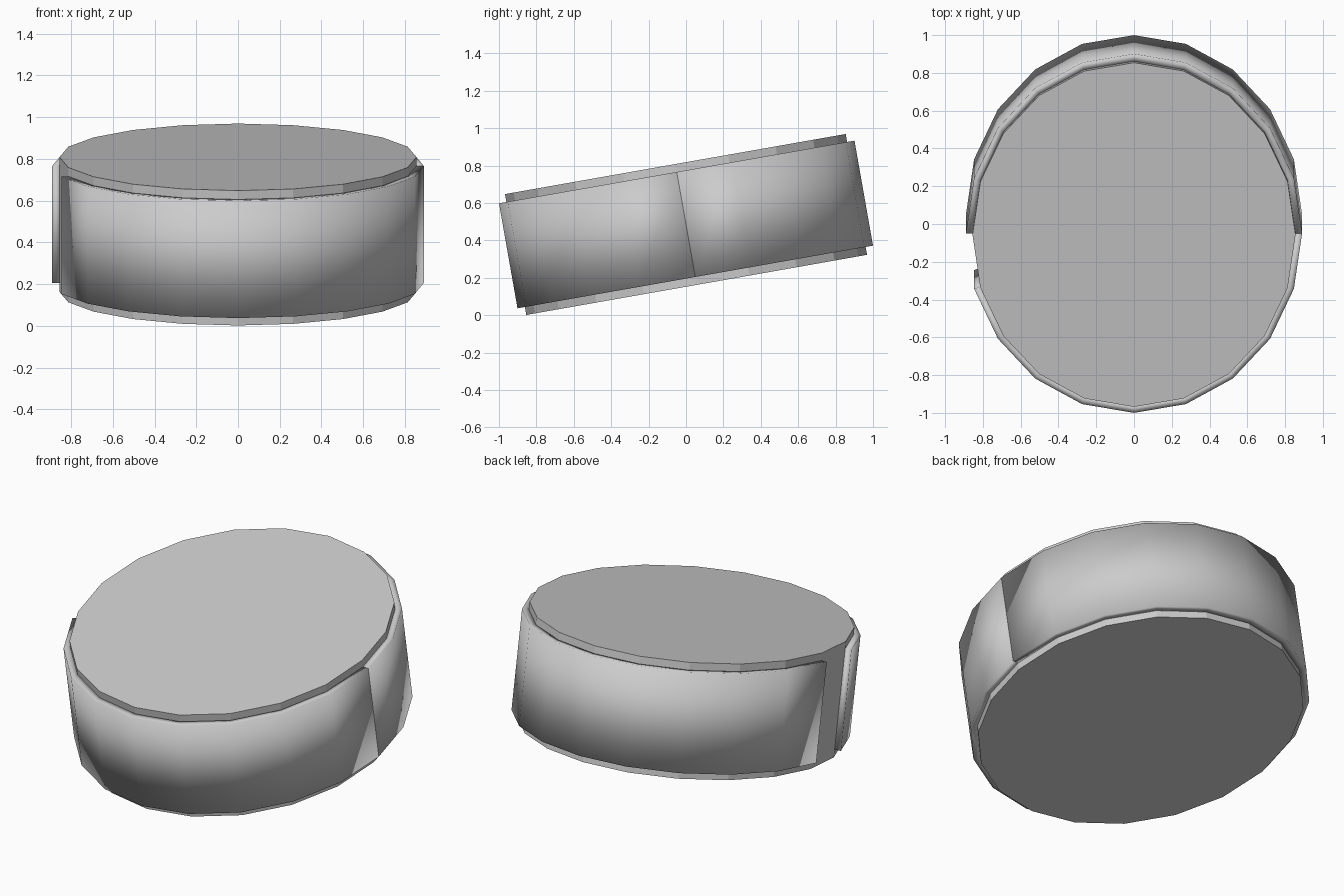
import bpy, bmesh
from math import sin, cos, pi, radians
from mathutils import Matrix

if "Cube" in bpy.data.objects:
    bpy.data.objects.remove(bpy.data.objects["Cube"])

SIDES = 20
OUTER = (0.89, 0.965)   # band outer radii
INNER = (0.855, 0.925)  # core radii
BAND_H, CORE_H = 0.285, 0.328  # half heights
PLACE = Matrix.Translation((0, 0, 0.485)) @ Matrix.Rotation(radians(10), 4, 'X')


def finish(name, bm, smooth):
    bmesh.ops.recalc_face_normals(bm, faces=bm.faces)
    bm.transform(PLACE)
    mesh = bpy.data.meshes.new(name)
    for f in bm.faces:
        f.smooth = smooth
    bm.to_mesh(mesh)
    bm.free()
    obj = bpy.data.objects.new(name, mesh)
    bpy.context.collection.objects.link(obj)
    return obj


def band(name, start, end):
    """Closed curved strip between two steps of the 20-sided outline."""
    bm = bmesh.new()
    rings = []
    for k in range(start, end + 1):
        a = 2 * pi * k / SIDES
        rings.append([bm.verts.new((r[0] * cos(a), r[1] * sin(a), z))
                      for r, z in ((OUTER, -BAND_H), (OUTER, BAND_H),
                                   (INNER, BAND_H), (INNER, -BAND_H))])
    for p, q in zip(rings, rings[1:]):
        for i in range(4):
            j = (i + 1) % 4
            bm.faces.new((p[i], p[j], q[j], q[i]))
    bm.faces.new(rings[0])
    bm.faces.new(rings[-1])
    return finish(name, bm, True)


# Faceted core disc
bm = bmesh.new()
bmesh.ops.create_cone(bm, cap_ends=True, segments=SIDES, radius1=1, radius2=1, depth=2)
bm.transform(Matrix.Diagonal((INNER[0], INNER[1], CORE_H, 1)))
finish("core_disc", bm, False)

# Two side bands, meeting at +x and leaving a one-facet gap at -x
band("back_band", 0, 10)
band("front_band", 11, 20)
